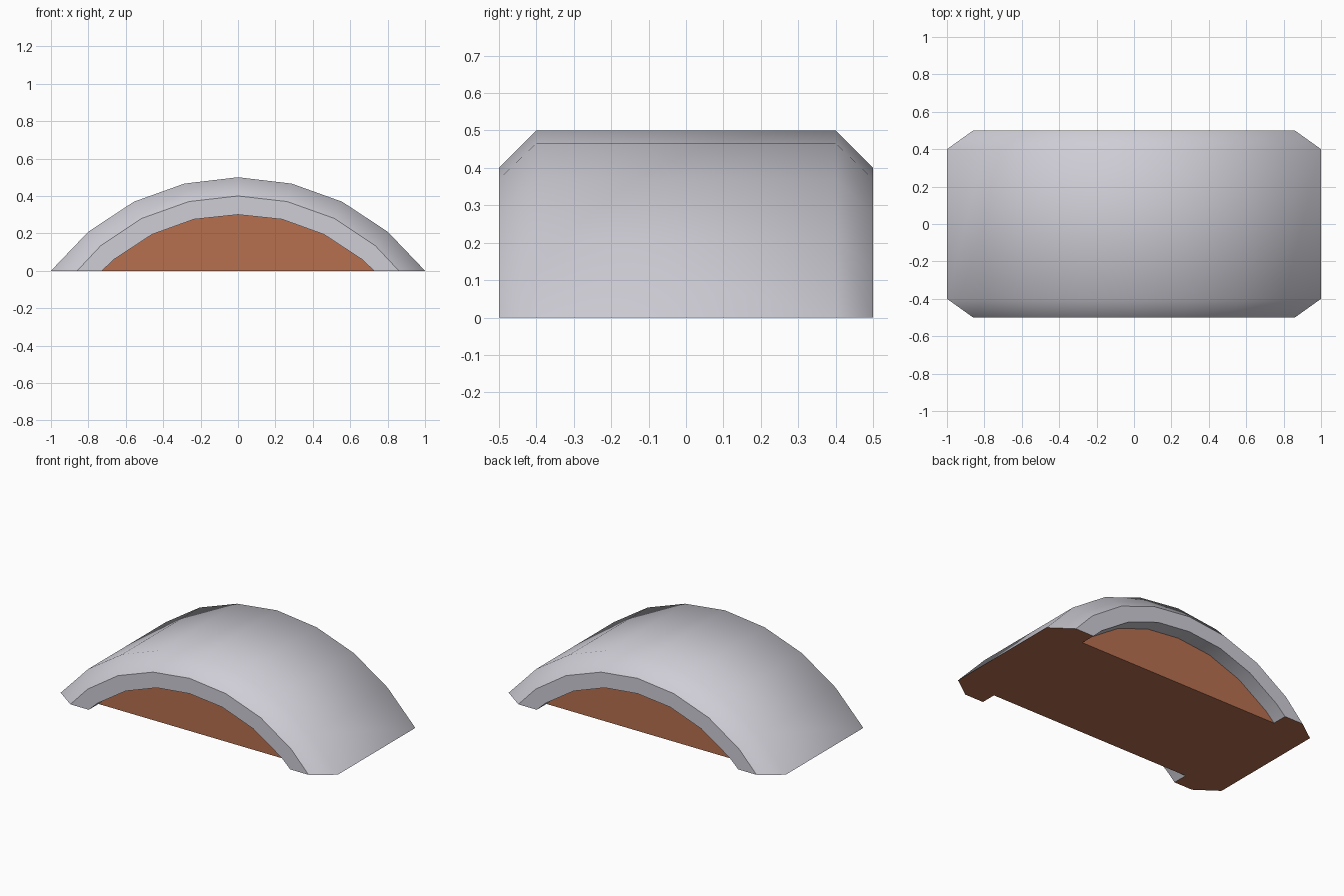
import bpy, bmesh

if "Cube" in bpy.data.objects:
    bpy.data.objects.remove(bpy.data.objects["Cube"])


def material(name, rgb):
    m = bpy.data.materials.new(name)
    m.diffuse_color = (*rgb, 1)
    m.use_nodes = True
    m.node_tree.nodes["Principled BSDF"].inputs["Base Color"].default_value = m.diffuse_color
    return m


# Half profiles (x, z) from the left foot to the crown
OUTER = [(-1, 0), (-.80, .209), (-.557, .369), (-.287, .466), (0, .5)]
RIM = [(-.86, 0), (-.735, .133), (-.515, .28), (-.263, .37), (0, .4)]
INNER = [(-.727, 0), (-.664, .06), (-.46, .194), (-.236, .275), (0, .3)]


def arch(half, y):
    full = half + [(-x, z) for x, z in reversed(half[:-1])]
    return [bm.verts.new((x, y, z)) for x, z in full]


bm = bmesh.new()

# Arched loops running from the front recess, over the shell, to the back recess
loops = [arch(p, y) for p, y in (
    (INNER, -.4), (INNER, -.5), (RIM, -.5), (OUTER, -.4),
    (OUTER, .4), (RIM, .5), (INNER, .5), (INNER, .4))]

# Shell strips: recess wall, flat rim, chamfer, top, and the same at the back
for i, (a, b) in enumerate(zip(loops, loops[1:])):
    for j in range(len(a) - 1):
        f = bm.faces.new((a[j], a[j + 1], b[j + 1], b[j]))
        f.smooth = i in (0, 2, 3, 4, 6)

# Recessed end walls and the underside
for verts in (loops[0], loops[-1],
              [l[0] for l in loops] + [l[-1] for l in reversed(loops)]):
    bm.faces.new(verts).material_index = 1

bmesh.ops.recalc_face_normals(bm, faces=bm.faces)

# Keep the rim and wall borders crisp
for e in bm.edges:
    if not all(f.smooth for f in e.link_faces):
        e.smooth = False

mesh = bpy.data.meshes.new("arched_shell")
bm.to_mesh(mesh)
bm.free()
mesh.materials.append(material("pale grey", (.62, .61, .67)))
mesh.materials.append(material("terracotta brown", (.47, .16, .08)))
bpy.context.collection.objects.link(bpy.data.objects.new("arched_shell", mesh))
